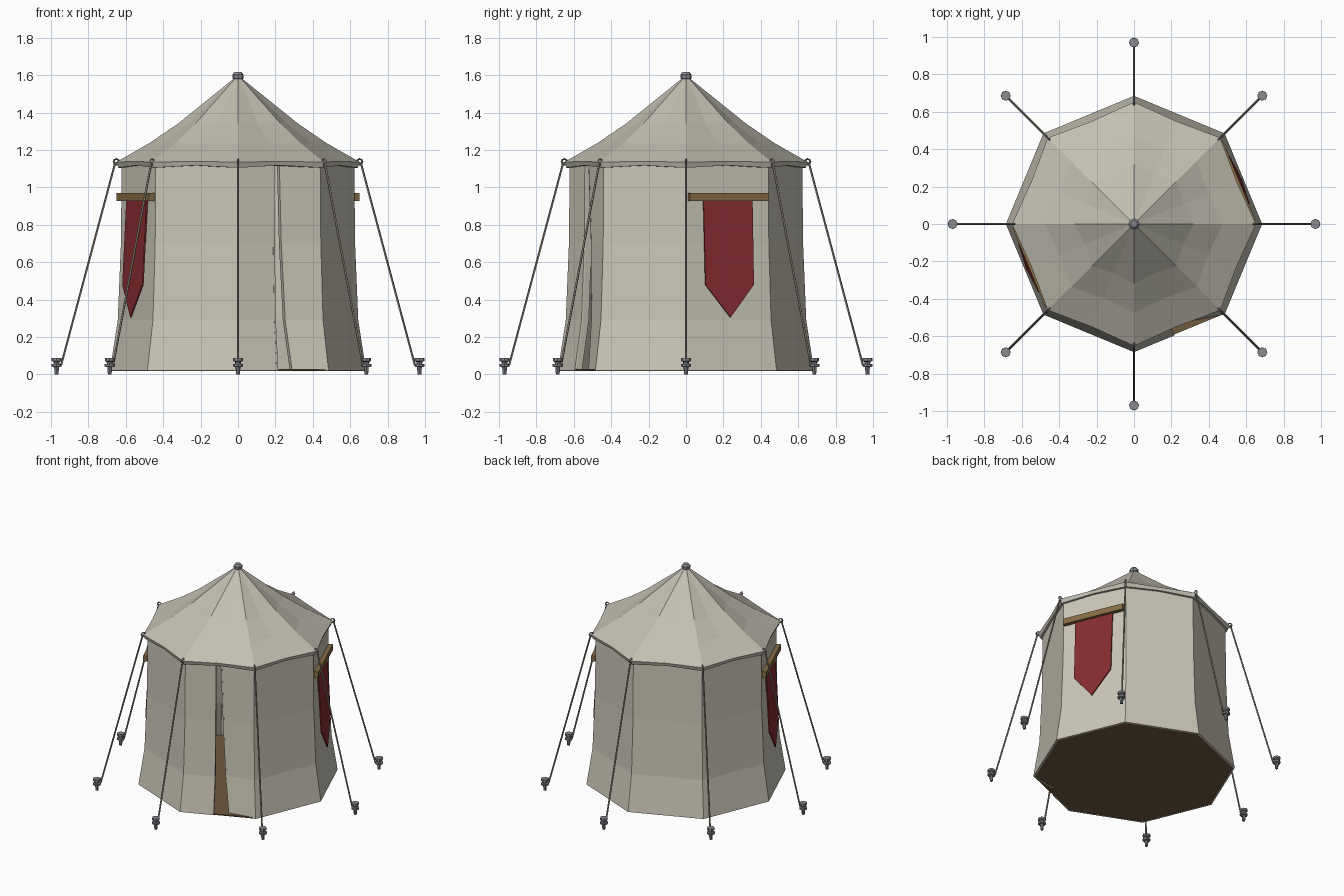
import bpy, bmesh
from math import sin, cos, radians, pi
from mathutils import Vector

if "Cube" in bpy.data.objects:
    bpy.data.objects.remove(bpy.data.objects["Cube"])


def material(name, rgb):
    m = bpy.data.materials.new(name)
    m.diffuse_color = (*rgb, 1)
    m.use_nodes = True
    m.node_tree.nodes["Principled BSDF"].inputs["Base Color"].default_value = m.diffuse_color
    return m


CANVAS = material("canvas", (0.60, 0.57, 0.48))
ROOF = material("roof_canvas", (0.54, 0.52, 0.44))
WOOD = material("wood", (0.24, 0.15, 0.06))
FLOOR = material("floor", (0.16, 0.10, 0.05))
RED = material("red_cloth", (0.24, 0.025, 0.03))
ROPE = material("rope", (0.30, 0.27, 0.22))
METAL = material("metal", (0.25, 0.26, 0.28))


def pt(deg, r, z):
    a = radians(deg)
    return Vector((r * cos(a), r * sin(a), z))


def mesh_object(name, verts, faces, mat, thickness=0):
    me = bpy.data.meshes.new(name)
    me.from_pydata([tuple(v) for v in verts], [], faces)
    me.materials.append(mat)
    ob = bpy.data.objects.new(name, me)
    bpy.context.collection.objects.link(ob)
    if thickness:
        s = ob.modifiers.new("thickness", "SOLIDIFY")
        s.thickness = thickness
        s.offset = -1
    return ob


def sheet(name, rows, mat, closed=False, thickness=0):
    """Skin rows of points, listed bottom to top, each running anticlockwise."""
    n = len(rows[0])
    verts = [v for row in rows for v in row]
    faces = []
    for j in range(len(rows) - 1):
        for i in range(n if closed else n - 1):
            k = (i + 1) % n
            faces.append((j * n + i, j * n + k, (j + 1) * n + k, (j + 1) * n + i))
    return mesh_object(name, verts, faces, mat, thickness)


def lathe(name, profile, sides, mat, at=(0, 0, 0)):
    """Turned part from (radius, z) pairs listed bottom to top."""
    at = Vector(at)
    rows = [[at + pt(360 * i / sides, r, z) for i in range(sides)] for r, z in profile]
    ob = sheet(name, rows, mat, closed=True)
    bm = bmesh.new()
    bm.from_mesh(ob.data)
    bmesh.ops.holes_fill(bm, edges=bm.edges[:])
    bmesh.ops.recalc_face_normals(bm, faces=bm.faces[:])
    bm.to_mesh(ob.data)
    bm.free()
    return ob


def rod(name, a, b, radius, mat, sides=5):
    d = Vector(b) - Vector(a)
    bpy.ops.mesh.primitive_cylinder_add(vertices=sides, radius=radius, depth=d.length,
                                        location=(Vector(a) + Vector(b)) / 2)
    ob = bpy.context.object
    ob.rotation_euler = d.to_track_quat('Z', 'Y').to_euler()
    ob.name = name
    ob.data.materials.append(mat)
    return ob


# Walls: seven whole panels, flaring towards the ground
WALL = [(0.685, 0.02), (0.643, 0.29), (0.626, 0.70), (0.622, 1.125)]
sheet("wall_panels", [[pt(-45 + 45 * k, r, z) for k in range(8)] for r, z in WALL],
      CANVAS, thickness=0.012)

# Doorway panel: fixed left part and a flap pulled slightly inward on the right
inward = -pt(-67.5, 1, 0)
left_rows, fold_rows, flap_rows, hem_rows = [], [], [], []
for (r, z), t, push in zip(WALL, (0.63, 0.58, 0.54, 0.51), (0.04, 0.03, 0.02, 0.008)):
    a, b = pt(-90, r, z), pt(-45, r, z)
    left = a.lerp(b, 0.445)
    edge = a.lerp(b, t) + inward * push
    along = (b - a).normalized()
    left_rows.append([a, left])
    fold_rows.append([left, left + inward * 0.045 - along * 0.005])
    flap_rows.append([edge, b])
    hem_rows.append([edge + inward * 0.045 + along * 0.005, edge])
sheet("door_left_panel", left_rows, CANVAS, thickness=0.012)
sheet("door_left_fold", fold_rows, CANVAS, thickness=0.01)
sheet("door_flap", flap_rows, CANVAS, thickness=0.012)
sheet("door_flap_fold", hem_rows, CANVAS, thickness=0.01)

# Floor
lathe("floor", [(0.68, 0.02), (0.68, 0.028)], 8, FLOOR)

# Roof: ridges at the corners, sagging panels between, lip turned under
ROOF_RINGS = [  # corner radius, corner z, panel-middle radius, panel-middle z
    (0.600, 1.105, 0.555, 1.115), (0.640, 1.105, 0.588, 1.118),
    (0.652, 1.135, 0.594, 1.140), (0.475, 1.236, 0.428, 1.236),
    (0.320, 1.342, 0.284, 1.342), (0.012, 1.590, 0.011, 1.590)]
sheet("roof", [[pt(22.5 * i, m if i % 2 else c, mz if i % 2 else cz) for i in range(16)]
               for c, cz, m, mz in ROOF_RINGS], ROOF, closed=True)
lathe("finial", [(0.014, 1.57), (0.03, 1.583), (0.03, 1.603), (0.018, 1.616)], 8, METAL)

# Guy ropes, eyelets and stakes at every corner
for k in range(8):
    deg = 45 * k
    rod(f"guy_rope_{k}", pt(deg, 0.655, 1.135), pt(deg, 0.945, 0.05), 0.006, ROPE)
    bpy.ops.mesh.primitive_torus_add(major_segments=8, minor_segments=4, major_radius=0.015,
                                     minor_radius=0.005, location=pt(deg, 0.65, 1.137),
                                     rotation=(pi / 2, 0, radians(deg)))
    bpy.context.object.name = f"eyelet_{k}"
    bpy.context.object.data.materials.append(METAL)
    lathe(f"stake_{k}", [(0.010, 0.0), (0.013, 0.04), (0.027, 0.042), (0.027, 0.055),
                         (0.015, 0.057), (0.017, 0.068), (0.026, 0.072), (0.026, 0.088)],
          8, METAL, pt(deg, 0.97, 0))
    rod(f"rope_loop_{k}", pt(deg, 0.943, 0.05), pt(deg, 0.965, 0.05), 0.006, ROPE)

# Banners on opposite sides, each hung from a wooden bar
for name, deg in (("right", 22.5), ("left", 202.5)):
    side = pt(deg + 90, 1, 0)
    bpy.ops.mesh.primitive_cube_add(size=1, location=pt(deg, 0.593, 0.948),
                                    rotation=(0, 0, radians(deg)))
    bar = bpy.context.object
    bar.name = f"banner_bar_{name}"
    bar.scale = (0.03, 0.455, 0.043)
    bar.data.materials.append(WOOD)
    outline = [(-0.142, 0.588, 0.935), (-0.140, 0.612, 0.48), (0, 0.624, 0.305),
               (0.140, 0.612, 0.48), (0.142, 0.588, 0.935)]
    mesh_object(f"banner_{name}", [pt(deg, r, z) + side * s for s, r, z in outline],
                [(0, 1, 3, 4), (1, 2, 3)], RED, thickness=0.008)
